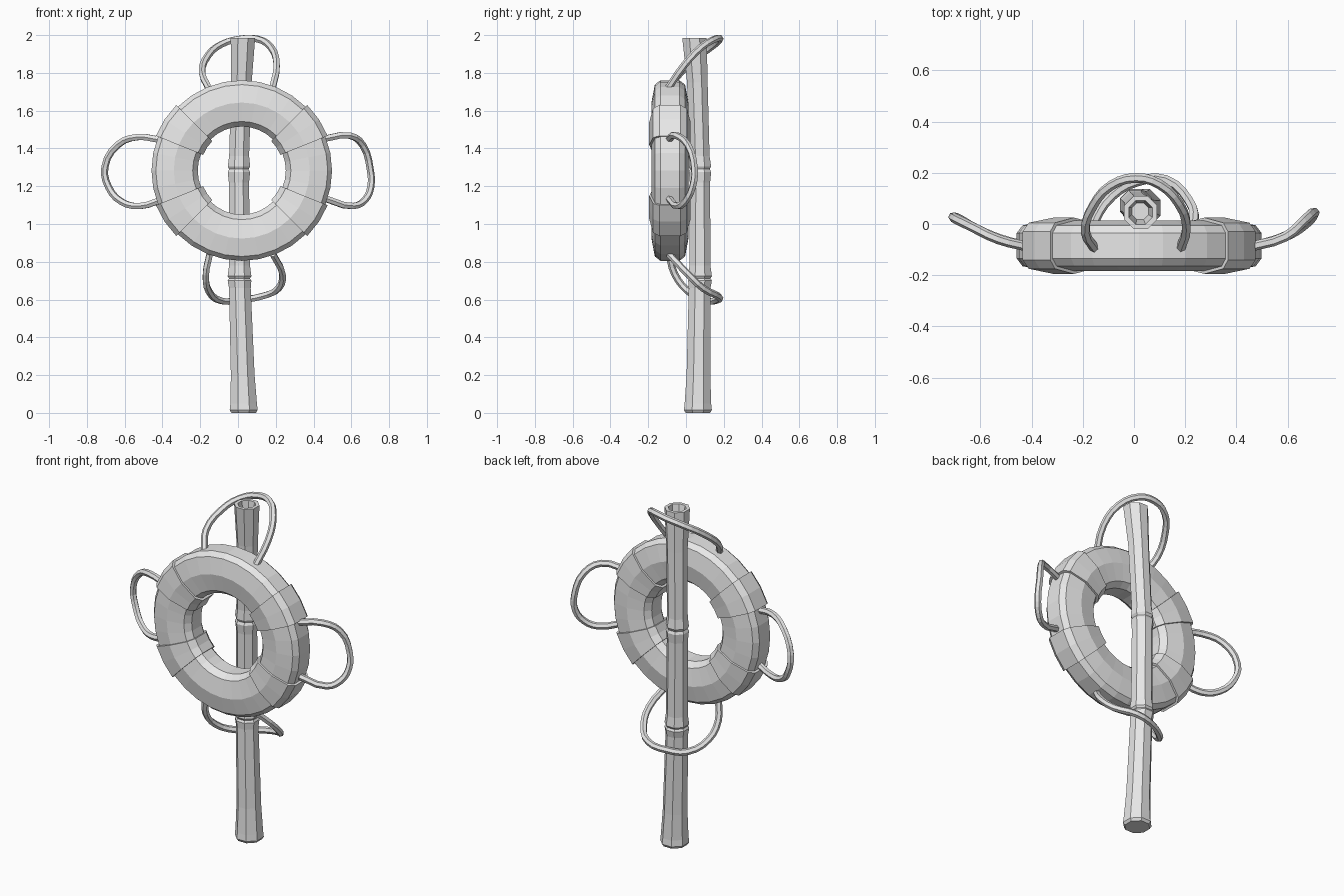
import bpy, bmesh, math
from mathutils import Vector

cube = bpy.data.objects.get("Cube")
if cube:
    bpy.data.objects.remove(cube)

grey = bpy.data.materials.new("plain grey")
grey.use_nodes = True
grey.diffuse_color = (0.8, 0.8, 0.8, 1)
grey.node_tree.nodes["Principled BSDF"].inputs["Base Color"].default_value = (0.8, 0.8, 0.8, 1)

CENTRE = Vector((0.02, -0.085, 1.283))


def add_mesh(name, bm):
    bmesh.ops.recalc_face_normals(bm, faces=bm.faces)
    mesh = bpy.data.meshes.new(name)
    bm.to_mesh(mesh)
    bm.free()
    mesh.materials.append(grey)
    obj = bpy.data.objects.new(name, mesh)
    bpy.context.collection.objects.link(obj)
    return obj


def bridge(bm, rings, closed=False):
    """Join successive vertex loops with quads."""
    pairs = list(zip(rings, rings[1:]))
    if closed:
        pairs.append((rings[-1], rings[0]))
    for a, b in pairs:
        n = len(a)
        for i in range(n):
            j = (i + 1) % n
            bm.faces.new((a[i], a[j], b[j], b[i]))


def swept_ring(name, profile, start, end, steps, closed):
    """Sweep a (radius, depth) profile around the ring centre."""
    bm = bmesh.new()
    rings = []
    for k in range(steps if closed else steps + 1):
        a = math.radians(start + (end - start) * k / steps)
        rings.append([bm.verts.new(CENTRE + Vector((r * math.cos(a), d, r * math.sin(a))))
                      for r, d in profile])
    bridge(bm, rings, closed)
    if not closed:
        bm.faces.new(rings[0])
        bm.faces.new(rings[-1])
    return add_mesh(name, bm)


def ring_profile(grow=0.0):
    half = [(0.233, 0.045), (0.26, 0.08), (0.36, 0.098), (0.455, 0.08), (0.478, 0.05)]
    loop = half + [(r, -d) for r, d in reversed(half)]
    mid = 0.3555
    return [(mid + (r - mid) * (1 + grow / 0.12), d * (1 + grow / 0.098)) for r, d in loop]


# Float ring and its four raised bands
swept_ring("float_ring", ring_profile(), 0, 360, 32, True)
for i, a in enumerate((22, 135, 202, 315)):
    swept_ring(f"ring_band_{i + 1}", ring_profile(0.012), a, a + 23, 2, False)

# Jointed hollow pole: height, radius, centre x, centre y
sections = [(0.0, 0.07, 0.03, 0.063), (0.015, 0.08, 0.03, 0.063),
            (0.05, 0.076, 0.03, 0.063), (0.2, 0.068, 0.025, 0.066),
            (0.66, 0.062, 0.01, 0.072), (0.70, 0.068, 0.008, 0.074),
            (0.712, 0.06, 0.008, 0.074), (0.724, 0.068, 0.008, 0.074),
            (0.78, 0.06, 0.008, 0.074), (1.22, 0.058, 0.005, 0.074),
            (1.275, 0.064, 0.005, 0.074), (1.29, 0.056, 0.005, 0.074),
            (1.305, 0.064, 0.005, 0.074), (1.36, 0.057, 0.006, 0.072),
            (1.75, 0.059, 0.018, 0.06), (1.985, 0.07, 0.026, 0.045),
            (1.985, 0.05, 0.026, 0.045), (1.9, 0.035, 0.024, 0.05)]
bm = bmesh.new()
rings = [[bm.verts.new((x + r * math.cos((i + 0.5) * math.pi / 4),
                        y + r * math.sin((i + 0.5) * math.pi / 4), z)) for i in range(8)]
         for z, r, x, y in sections]
bridge(bm, rings)
bm.faces.new(rings[0])
bm.faces.new(rings[-1])
add_mesh("pole", bm)


def rope(name, points):
    """Bevelled curve through the points, turned into a mesh."""
    curve = bpy.data.curves.new(name + "_path", "CURVE")
    curve.dimensions = "3D"
    curve.resolution_u = 3
    curve.bevel_depth = 0.019
    curve.bevel_resolution = 1
    curve.use_fill_caps = True
    spline = curve.splines.new("BEZIER")
    spline.use_smooth = False
    spline.bezier_points.add(len(points) - 1)
    for bp, p in zip(spline.bezier_points, points):
        bp.co = p
        bp.handle_left_type = bp.handle_right_type = "AUTO"
    path = bpy.data.objects.new(name + "_path", curve)
    bpy.context.collection.objects.link(path)
    graph = bpy.context.evaluated_depsgraph_get()
    mesh = bpy.data.meshes.new_from_object(path.evaluated_get(graph))
    bpy.data.objects.remove(path)
    mesh.materials.clear()
    mesh.materials.append(grey)
    obj = bpy.data.objects.new(name, mesh)
    bpy.context.collection.objects.link(obj)


# Four rope loops around the ring
rope("rope_top", [(-.15, -.10, 1.71), (-.19, -.03, 1.80), (-.16, .07, 1.89), (-.09, .15, 1.95),
                  (.01, .18, 1.98), (.10, .155, 1.98), (.175, .08, 1.935),
                  (.205, -.01, 1.84), (.18, -.10, 1.71)])
rope("rope_bottom", [(-.15, -.09, .84), (-.17, -.06, .735), (-.155, .01, .645), (-.085, .11, .592),
                     (.01, .165, .598), (.125, .172, .617), (.215, .09, .66),
                     (.235, .01, .735), (.185, -.09, .84)])
rope("rope_right", [(-.41, -.09, 1.445), (-.53, -.06, 1.46), (-.635, -.01, 1.42), (-.705, .025, 1.30),
                    (-.685, .02, 1.195), (-.615, -.02, 1.117), (-.52, -.06, 1.095),
                    (-.40, -.09, 1.13)])
rope("rope_left", [(.45, -.09, 1.45), (.59, -.05, 1.468), (.66, .01, 1.418), (.70, .045, 1.29),
                   (.703, .035, 1.196), (.67, 0, 1.125), (.61, -.04, 1.095),
                   (.46, -.09, 1.135)])
